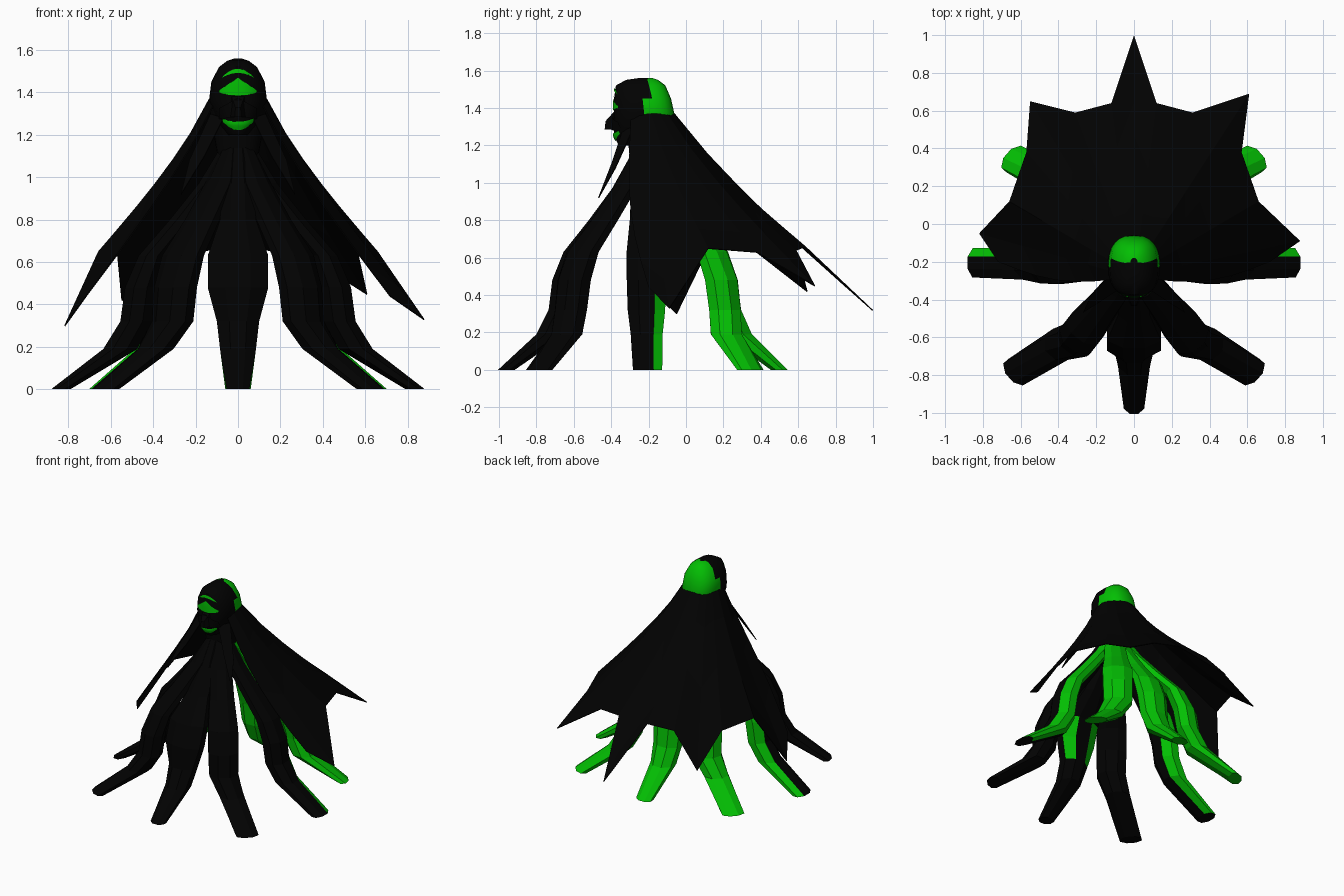
import bpy, bmesh
from math import sin, cos, pi, radians
from mathutils import Vector

if "Cube" in bpy.data.objects:
    bpy.data.objects.remove(bpy.data.objects["Cube"])


def material(name, col):
    m = bpy.data.materials.new(name)
    m.diffuse_color = (*col, 1)
    m.use_nodes = True
    m.node_tree.nodes["Principled BSDF"].inputs["Base Color"].default_value = m.diffuse_color
    return m


BLACK = material("black", (0.0005, 0.0005, 0.0005))
GREEN = material("green", (0.001, 0.52, 0.001))


def make(name, verts, faces, is_green=lambda c: False, smooth=False, closed=True):
    me = bpy.data.meshes.new(name)
    me.from_pydata([tuple(v) for v in verts], [], faces)
    me.materials.append(BLACK)
    me.materials.append(GREEN)
    if closed:
        bm = bmesh.new()
        bm.from_mesh(me)
        bmesh.ops.recalc_face_normals(bm, faces=bm.faces)
        bm.to_mesh(me)
        bm.free()
    for p in me.polygons:
        p.material_index = int(is_green(p.center))
    ob = bpy.data.objects.new(name, me)
    bpy.context.collection.objects.link(ob)
    if smooth:
        bpy.ops.object.select_all(action='DESELECT')
        ob.select_set(True)
        bpy.context.view_layer.objects.active = ob
        bpy.ops.object.shade_smooth_by_angle(angle=radians(50))
    return ob


def loft(name, rings, **kw):
    n = len(rings[0])
    verts = [v for r in rings for v in r]
    faces = [(i * n + j, i * n + (j + 1) % n, (i + 1) * n + (j + 1) % n, (i + 1) * n + j)
             for i in range(len(rings) - 1) for j in range(n)]
    faces += [tuple(range(n)), tuple(range(len(verts) - n, len(verts)))]
    return make(name, verts, faces, **kw)


# Tentacle legs: (distance from axis, height, half thickness, half width)
AXIS = -0.22
PATH = [(0.03, 1.14, 0.05, 0.05), (0.12, 0.97, 0.055, 0.075), (0.24, 0.80, 0.06, 0.085),
        (0.37, 0.63, 0.065, 0.11), (0.42, 0.48, 0.075, 0.11), (0.44, 0.32, 0.075, 0.10),
        (0.50, 0.19, 0.08, 0.085), (0.74, 0.0, 0.045, 0.06)]


def leg(name, angle, tip_angle, scale, tip_scale, bulge, tip_width, rule):
    rings = []
    for k, (r, z, t, w) in enumerate(PATH):
        f = max(0, (k - 5) / 2)          # the foot swings towards tip_angle
        a = radians(angle + (tip_angle - angle) * f)
        out, side = Vector((cos(a), sin(a), 0)), Vector((-sin(a), cos(a), 0))
        if k in (3, 4):
            w *= bulge
        if k == 7:
            w *= tip_width
        c = Vector((0, AXIS, z)) + out * r * (scale + (tip_scale - scale) * f)
        rings.append([c + out * t * 1.08 * cos(q) + side * w * 1.08 * sin(q)
                      for q in (pi / 4 * (j + 0.5) for j in range(8))])
    loft(name, rings, is_green=rule)


def rear(c):
    return c.y > -0.205


def flanks(c):
    return abs(c.x) > 0.075 and 0.3 < c.z < 0.6 and c.y > -0.61


leg("front_leg", -90, -90, 1.0, 1.0, 1.3, 0.9, flanks)
leg("back_leg", 90, 90, 1.0, 0.97, 1.0, 1.0, rear)
for nm, s in (("right", 0), ("left", 1)):
    for part, a, b, sc, ts in (("front", -52, -42, 1.14, 1.14), ("side", 1, 1, 1.09, 1.13),
                               ("back", 53, 41.5, 1.22, 1.15)):
        leg(f"{nm}_{part}_leg", 180 - a if s else a, 180 - b if s else b, sc, ts, 0.95, 1.3, rear)

# Torso and head: rings of (height, front y, back y, half width)
TORSO = [(0.93, -0.29, -0.15, 0.09), (1.12, -0.30, -0.10, 0.10), (1.34, -0.32, -0.065, 0.14)]
HEAD = [(1.2, -0.36, -0.12, 0.05), (1.25, -0.385, -0.08, 0.09), (1.36, -0.385, -0.06, 0.137),
        (1.45, -0.385, -0.08, 0.126), (1.52, -0.375, -0.11, 0.09),
        (1.55, -0.32, -0.15, 0.05), (1.56, -0.25, -0.18, 0.02)]


def power(v):
    return abs(v) ** 0.8 * (1 if v > 0 else -1)


def oval(z, f, b, w, n=24):
    return [Vector((w * power(cos(2 * pi * j / n)),
                    (f + b) / 2 + (b - f) / 2 * power(sin(2 * pi * j / n)), z)) for j in range(n)]


loft("torso", [oval(*r) for r in TORSO], smooth=True)
loft("head", [oval(*r) for r in HEAD], smooth=True,
     is_green=lambda c: c.y > -0.205 and c.z > 1.38)


def face_y(x, z):
    # front surface of the head
    for a, b in zip(HEAD, HEAD[1:]):
        if a[0] <= z <= b[0]:
            t = (z - a[0]) / (b[0] - a[0])
            f, k, w = (a[i] + (b[i] - a[i]) * t for i in (1, 2, 3))
            u = min(abs(x) / w, 1) ** 2.5
            return (f + k) / 2 - (k - f) / 2 * (1 - u) ** 0.4


def face_patch(name, half, low, high, green=True, lift=0.006):
    verts, faces, n, m = [], [], 12, 4
    for i in range(n + 1):
        u = -1 + 2 * i / n
        for j in range(m + 1):
            z = low(u) + (high(u) - low(u)) * j / m
            verts.append((u * half, face_y(u * half, z) - lift, z))
    for i in range(n):
        for j in range(m):
            a = i * (m + 1) + j
            faces.append((a, a + m + 1, a + m + 2, a + 1))
    make(name, verts, faces, is_green=lambda c: green, smooth=True, closed=False)


# Face markings
face_patch("forehead_band", 0.075, lambda u: 1.492 - 0.022 * u * u, lambda u: 1.512 - 0.04 * u * u)
face_patch("eye_area", 0.09, lambda u: 1.385 + 0.015 * u * u, lambda u: 1.47 - 0.06 * abs(u))
face_patch("mouth", 0.072, lambda u: 1.222 + 0.04 * u * u, lambda u: 1.262 + 0.015 * u * u)
face_patch("moustache", 0.09, lambda u: 1.285 - 0.01 * abs(u), lambda u: 1.375 - 0.05 * abs(u),
           green=False, lift=0.014)
make("nose", [(-0.04, -0.385, 1.285), (0.04, -0.385, 1.285), (0.03, -0.385, 1.38),
              (-0.03, -0.385, 1.38), (-0.015, -0.435, 1.285), (0.015, -0.435, 1.285),
              (0.012, -0.43, 1.33), (-0.012, -0.43, 1.33)],
     [(4, 5, 6, 7), (0, 1, 5, 4), (1, 2, 6, 5), (2, 3, 7, 6), (3, 0, 4, 7), (0, 3, 2, 1)])

# Ragged cape: hem points from the right front edge round to the back spike
HEM = [(0.72, -0.20, 0.44), (0.88, -0.09, 0.33), (0.66, 0.12, 0.65), (0.57, 0.38, 0.63),
       (0.61, 0.69, 0.45), (0.31, 0.59, 0.64), (0.12, 0.64, 0.66), (0.0, 1.0, 0.32)]
LEFT = [(-x, y, z) for x, y, z in HEM[:-1]]
LEFT[1], LEFT[4] = (-0.82, -0.05, 0.30), (-0.55, 0.65, 0.42)
hem = HEM + LEFT[::-1]
NECK_ANGLES = [-42, -20, 5, 25, 45, 62, 76, 90]
angles = NECK_ANGLES + [180 - a for a in NECK_ANGLES[-2::-1]]
ROWS = 6
verts, faces = [], []
for (x, y, z), ang in zip(hem, angles):
    top = Vector((0.138 * cos(radians(ang)), -0.2 + 0.14 * sin(radians(ang)), 1.37))
    for j in range(ROWS + 1):
        t = j / ROWS
        p = top.lerp(Vector((x, y, z)), t)
        p.z -= 0.05 * sin(pi * t ** 0.7)
        if ang < -30 or ang > 210:
            p.y -= 0.05 * sin(pi * t)
        verts.append(p)
for i in range(len(hem) - 1):
    for j in range(ROWS):
        a = i * (ROWS + 1) + j
        faces.append((a, a + 1, a + ROWS + 2, a + ROWS + 1))
cape = make("cape", verts, faces)
cape.modifiers.new("thickness", 'SOLIDIFY').thickness = 0.006

# Pointed lappets hanging in front of the shoulders
for nm, s in (("right", 1), ("left", -1)):
    strip = make(nm + "_lappet",
                 [(s * 0.07, -0.34, 1.28), (s * 0.13, -0.28, 1.30), (s * 0.23, -0.38, 1.08),
                  (s * 0.27, -0.47, 0.92), (s * 0.16, -0.40, 1.10)],
                 [(0, 1, 2, 4), (4, 2, 3)])
    strip.modifiers.new("thickness", 'SOLIDIFY').thickness = 0.006
